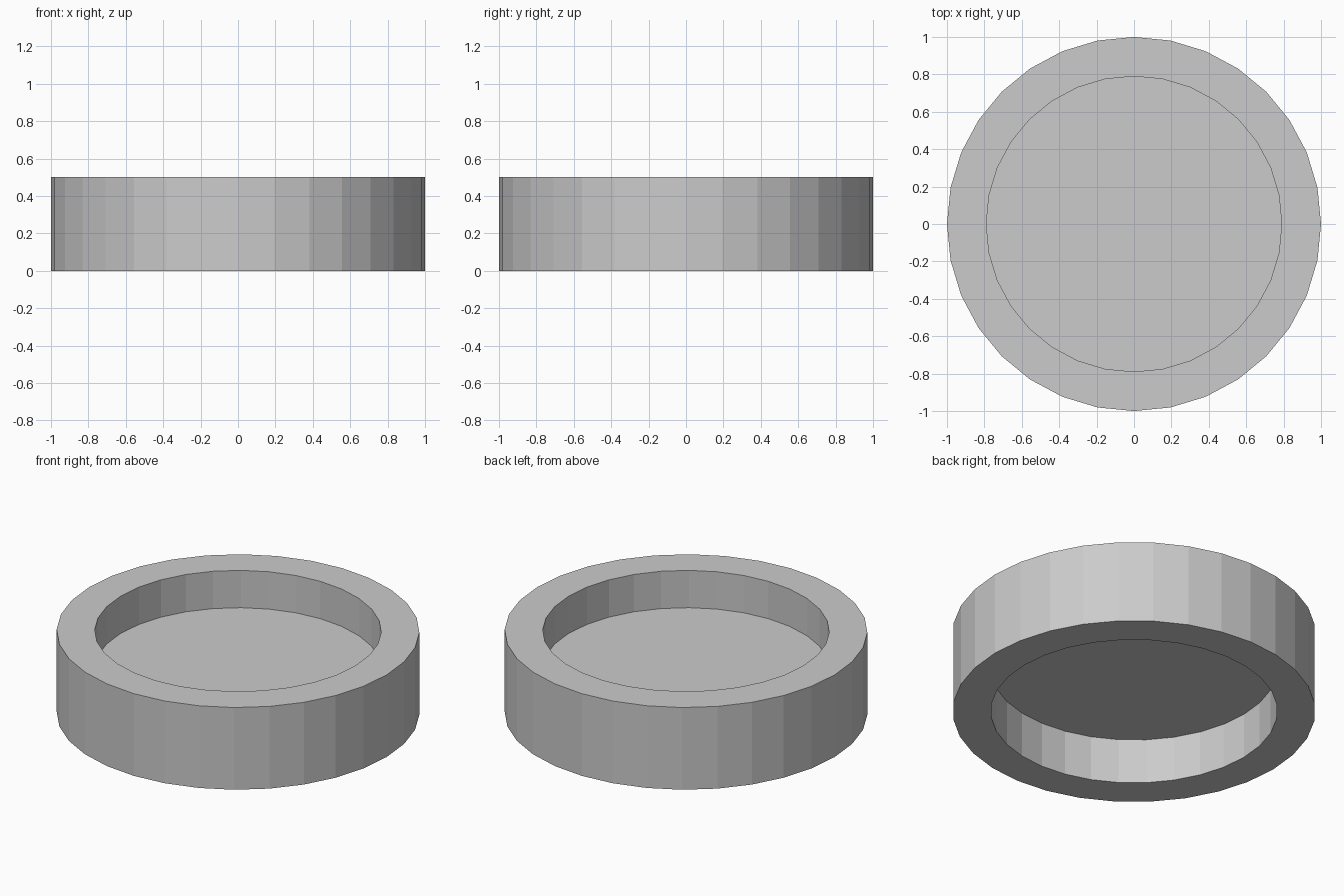
import bpy, bmesh, math

if "Cube" in bpy.data.objects:
    bpy.data.objects.remove(bpy.data.objects["Cube"])

SIDES = 32
OUTER, INNER = 1.0, 0.79
HEIGHT, FLOOR_Z = 0.5, 0.273


def finish(name, bm):
    bmesh.ops.recalc_face_normals(bm, faces=bm.faces)
    mesh = bpy.data.meshes.new(name)
    bm.to_mesh(mesh)
    bm.free()
    obj = bpy.data.objects.new(name, mesh)
    bpy.context.collection.objects.link(obj)
    return obj


# Outer ring: rectangular section turned around z
bm = bmesh.new()
section = [(INNER, 0), (OUTER, 0), (OUTER, HEIGHT), (INNER, HEIGHT)]
verts = [bm.verts.new((r, 0, z)) for r, z in section]
edges = [bm.edges.new((verts[i], verts[(i + 1) % 4])) for i in range(4)]
bmesh.ops.spin(bm, geom=verts + edges, cent=(0, 0, 0), axis=(0, 0, 1),
               angle=math.tau, steps=SIDES, use_merge=True)
bmesh.ops.remove_doubles(bm, verts=bm.verts, dist=1e-4)
finish("ring_wall", bm)

# Thin disc dividing the upper and lower recess
bm = bmesh.new()
disc = [bm.verts.new((INNER * math.cos(math.tau * i / SIDES),
                      INNER * math.sin(math.tau * i / SIDES), FLOOR_Z))
        for i in range(SIDES)]
bm.faces.new(disc)
finish("inner_disc", bm)
